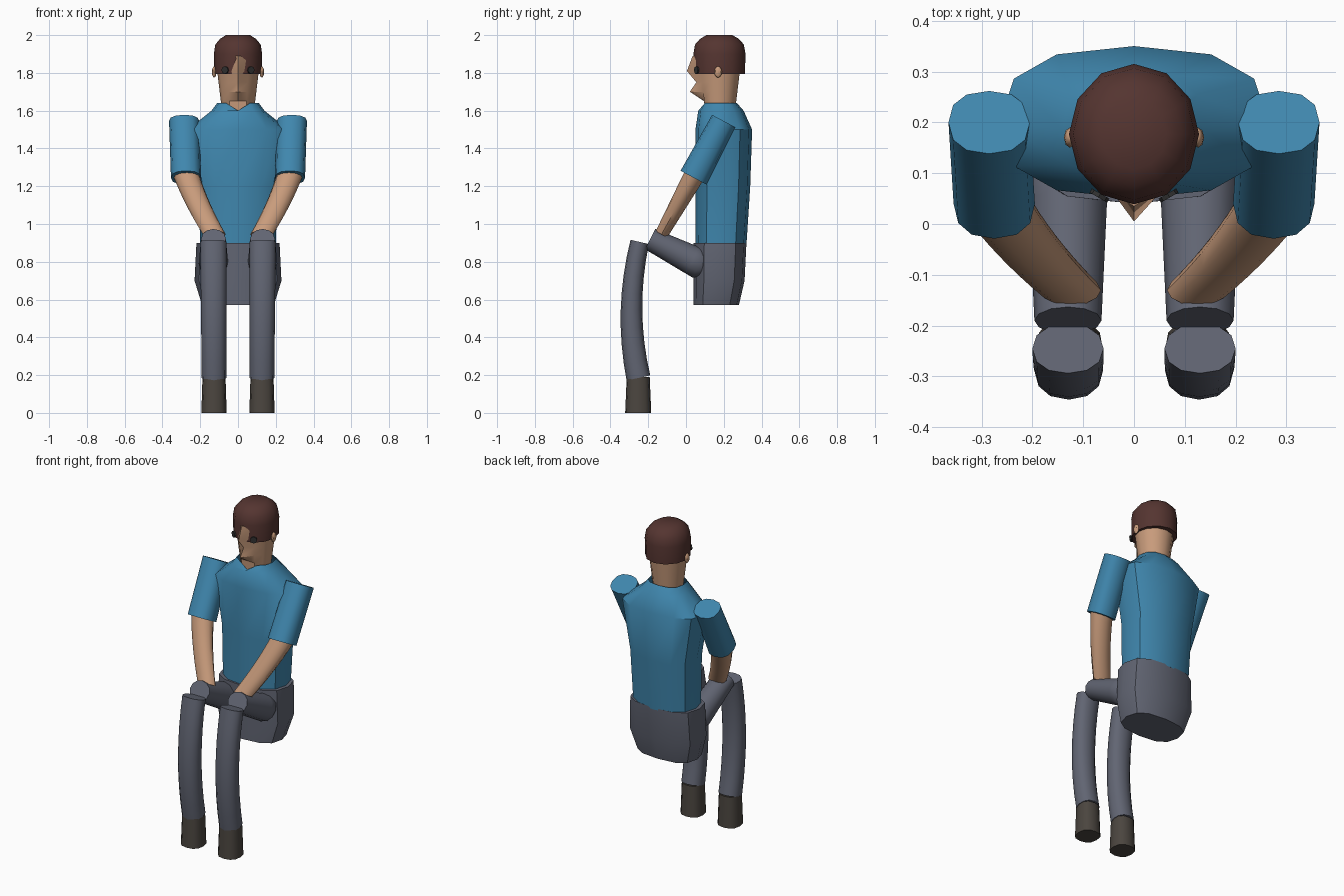
import bpy, bmesh, math
from mathutils import Vector

SIDES = 12
STEPS = 8

cube = bpy.data.objects.get("Cube")
if cube:
    bpy.data.objects.remove(cube, do_unlink=True)


def material(name, red, green, blue):
    mat = bpy.data.materials.new(name)
    mat.use_nodes = True
    color = (red, green, blue, 1)
    mat.diffuse_color = color
    mat.node_tree.nodes["Principled BSDF"].inputs["Base Color"].default_value = color
    return mat


shirt_blue = material("shirt blue", .05, .24, .42)
skin_tan = material("skin tan", .58, .33, .2)
hair_brown = material("hair brown", .09, .035, .03)
trouser_grey = material("trouser grey", .12, .13, .17)
shoe_brown = material("shoe brown", .07, .06, .05)
eye_grey = material("eye grey", .03, .03, .03)


def smooth(part):
    bpy.ops.object.select_all(action='DESELECT')
    part.select_set(True)
    bpy.context.view_layer.objects.active = part
    bpy.ops.object.shade_smooth_by_angle(angle=math.radians(40))


def ring(center, width, depth, across=Vector((0, 1, 0)), power=1):
    """Closed cross-section; its first point faces forward and
    a power below one makes it boxier."""
    points = []
    for index in range(SIDES):
        angle = math.tau * index / SIDES
        sine, cosine = math.sin(angle), math.cos(angle)
        sideways = math.copysign(abs(sine) ** power, sine) * width
        forward = math.copysign(abs(cosine) ** power, cosine) * depth
        points.append(Vector(center) + Vector((sideways, 0, 0)) - across * forward)
    return points


def loft(name, mat, rings, open_top=False):
    """Skin a list of cross-sections, from bottom to top or start to end."""
    bm = bmesh.new()
    loops = [[bm.verts.new(point) for point in points] for points in rings]
    for lower, upper in zip(loops, loops[1:]):
        for index in range(SIDES):
            before = index - 1
            bm.faces.new((lower[before], lower[index], upper[index], upper[before]))
    bm.faces.new(loops[0])
    if not open_top:
        bm.faces.new(loops[-1])
    bmesh.ops.recalc_face_normals(bm, faces=bm.faces)
    mesh = bpy.data.meshes.new(name)
    bm.to_mesh(mesh)
    bm.free()
    mesh.materials.append(mat)
    part = bpy.data.objects.new(name, mesh)
    bpy.context.collection.objects.link(part)
    smooth(part)


def limb(name, mat, side, start, end, widths, depths,
         bow=(0, 0, 0), power=1, rounded=False):
    """Tapered tube from start to end, bowed at the middle; sections follow the path."""
    start, end, bow = Vector(start), Vector(end), Vector(bow)
    rings = []
    for step in range(STEPS + 1):
        t = step / STEPS
        center = start.lerp(end, t) + bow * 4 * t * (1 - t)
        path = end - start + bow * 4 * (1 - 2 * t)
        across = Vector((0, -path.z, path.y)).normalized()
        center.x *= side
        swell = min(1, .6 + 4 * t) if rounded else 1
        width = widths[0] + (widths[1] - widths[0]) * t
        depth = depths[0] + (depths[1] - depths[0]) * t
        rings.append(ring(center, width * swell, depth * swell, across, power))
    loft(name, mat, rings)


def finish_primitive(name, mat):
    part = bpy.context.object
    part.name = name
    part.data.materials.append(mat)
    smooth(part)


# Shirt: waist, ribs, shoulders, neck base and a collar dipped at the front
shirt = [ring((0, y, z), width, depth, power=.8) for z, y, width, depth in (
    (.89, .185, .2, .135),
    (1.2, .195, .21, .145),
    (1.5, .2, .265, .15),
    (1.6, .185, .14, .12),
    (1.64, .18, .11, .09))]
shirt[-1][0].z -= .04
loft("shirt", shirt_blue, shirt, open_top=True)

# Trouser seat keeps a straight front and bulges behind
front = .04
loft("trouser_seat", trouser_grey, [
    ring((0, front + depth, z), width, depth, power=.75)
    for z, width, depth in ((.57, .19, .12), (.7, .23, .135), (.9, .22, .14))])

# Head: widens evenly upward, with chin and nose pulled out of its front edge
head = []
for z, profile in ((1.55, .1), (1.65, .1), (1.7, .02), (1.75, .055),
                   (1.81, .005), (1.89, .035)):
    radius = .085 + .12 * (z - 1.6)
    section = ring((0, .175, z), radius, radius)
    section[0].y = profile
    head.append(section)
loft("head", skin_tan, head)

# Hair: straight band below a flattened dome
hair = [ring((0, .177, 1.795), .125, .135)]
for height in (0, .5, .8, 1):
    scale = 1 - height ** 3 / 2
    hair.append(ring((0, .177, 1.9 + height / 10), .128 * scale, .138 * scale))
loft("hair", hair_brown, hair)

for side, label in ((1, "left"), (-1, "right")):
    # Ear and thin eye plate
    bpy.ops.mesh.primitive_uv_sphere_add(
        segments=8, ring_count=6, location=(side * .126, .17, 1.805))
    bpy.context.object.scale = (.012, .02, .03)
    finish_primitive(label + "_ear", skin_tan)
    bpy.ops.mesh.primitive_cylinder_add(
        vertices=8, radius=.02, depth=.009, location=(side * .068, .056, 1.815),
        rotation=(math.radians(90), 0, side * math.radians(30)))
    finish_primitive(label + "_eye", eye_grey)

    # Arm
    limb(label + "_sleeve", shirt_blue, side,
         start=(.285, .2, 1.545), end=(.275, .04, 1.245),
         widths=(.08, .08), depths=(.07, .078), power=.85)
    limb(label + "_forearm", skin_tan, side,
         start=(.275, .045, 1.26), end=(.125, -.13, .945),
         widths=(.07, .06), depths=(.055, .035), bow=(.01, 0, 0))

    # Leg
    limb(label + "_thigh", trouser_grey, side,
         start=(.13, .11, .77), end=(.13, -.19, .92),
         widths=(.08, .066), depths=(.085, .06), rounded=True)
    limb(label + "_shin", trouser_grey, side,
         start=(.13, -.245, .905), end=(.127, -.252, .185),
         widths=(.07, .065), depths=(.05, .064), bow=(0, -.04, 0), power=.9)
    limb(label + "_shoe", shoe_brown, side,
         start=(.127, -.253, 0), end=(.127, -.253, .19),
         widths=(.067, .061), depths=(.069, .061), power=.8)
